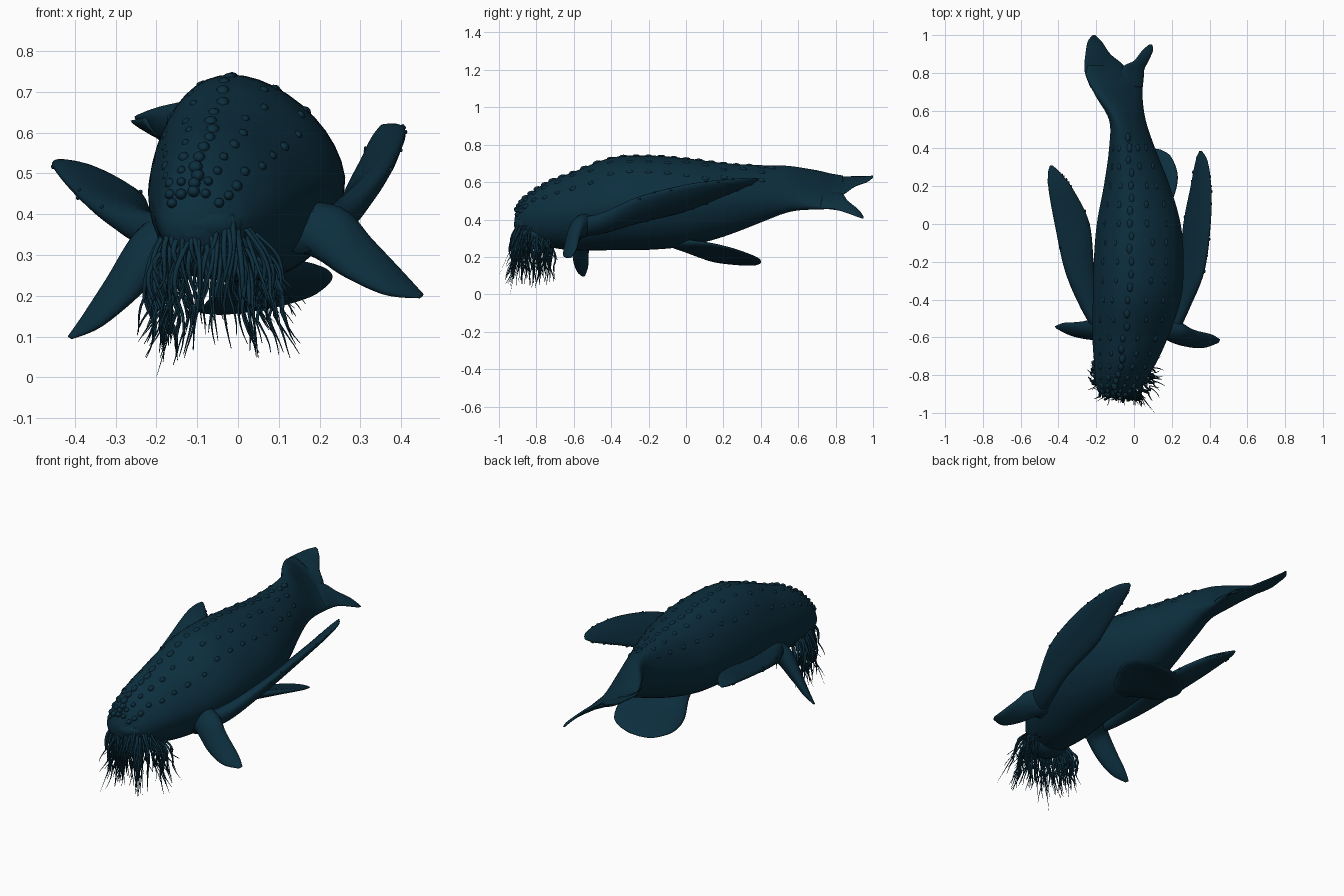
import bpy, bmesh, math, random
from mathutils import Vector

random.seed(4)
skin = bpy.data.materials.new("deep sea blue")
skin.diffuse_color = (0.0038, 0.028, 0.049, 1)


def finish(bm, name):
    bmesh.ops.recalc_face_normals(bm, faces=bm.faces)
    for f in bm.faces:
        f.smooth = True
    me = bpy.data.meshes.new(name)
    bm.to_mesh(me)
    bm.free()
    me.materials.append(skin)
    ob = bpy.data.objects.new(name, me)
    bpy.context.collection.objects.link(ob)
    return ob


def smooth_path(rows, steps):
    """Catmull-Rom interpolation of equal-length tuples."""
    out = []
    for i in range(len(rows) - 1):
        p0, p1 = rows[max(i - 1, 0)], rows[i]
        p2, p3 = rows[i + 1], rows[min(i + 2, len(rows) - 1)]
        for s in range(steps):
            t = s / steps
            out.append([0.5 * (2 * b + (c - a) * t + (2 * a - 5 * b + 4 * c - d) * t * t
                               + (3 * b - a - 3 * c + d) * t ** 3)
                        for a, b, c, d in zip(p0, p1, p2, p3)])
    out.append(list(rows[-1]))
    return out


def loft(bm, rings):
    vs = [[bm.verts.new(p) for p in r] for r in rings]
    n = len(rings[0])
    for a, b in zip(vs, vs[1:]):
        for i in range(n):
            j = (i + 1) % n
            bm.faces.new((a[i], a[j], b[j], b[i]))
    bm.faces.new(vs[0])
    bm.faces.new(vs[-1][::-1])


def bump(bm, p, r):
    res = bmesh.ops.create_icosphere(bm, subdivisions=2, radius=r)
    for v in res["verts"]:
        v.co.y *= 1.7
        v.co += p


# Body: y, centre x, half width, centre z, half height, roll shear
stations = [
    (-0.918, -0.11, 0.03, 0.375, 0.03, 0),
    (-0.895, -0.10, 0.085, 0.385, 0.08, 0),
    (-0.85, -0.08, 0.12, 0.40, 0.125, 0),
    (-0.75, -0.05, 0.16, 0.425, 0.17, 0),
    (-0.6, -0.02, 0.20, 0.445, 0.21, 0),
    (-0.4, 0.015, 0.233, 0.483, 0.247, 0),
    (-0.2, 0.025, 0.238, 0.49, 0.252, 0),
    (0.0, 0.025, 0.222, 0.492, 0.235, 0),
    (0.2, 0.015, 0.175, 0.505, 0.197, -0.01),
    (0.4, -0.01, 0.122, 0.537, 0.15, -0.03),
    (0.55, -0.035, 0.097, 0.563, 0.108, -0.06),
    (0.68, -0.08, 0.125, 0.56, 0.065, -0.085),
    (0.78, -0.10, 0.152, 0.55, 0.03, -0.09),
    (0.84, -0.095, 0.15, 0.545, 0.008, -0.09),
]
spine = smooth_path(stations, 6)


def skin_point(st, a, inset=0.0):
    y, x0, hw, zc, hz, sh = st
    hw, hz = hw - inset, hz - inset
    c, s = math.cos(a), math.sin(a)
    up = max(0, s)
    return Vector((x0 + hw * c * (1 - 0.14 * up) - 0.16 * hz * up * up,
                   y, zc + hz * s + sh * c))


bm = bmesh.new()
loft(bm, [[skin_point(st, math.tau * i / 40) for i in range(40)] for st in spine])
finish(bm, "body")

# Rows of low skin bumps along the back and flanks
bm = bmesh.new()
for k, off in enumerate((0, -26, 26, -52, 52)):
    for i in range(6, len(spine) - 22, 2 if k == 0 else 3):
        a = math.radians(90 + off + random.uniform(-4, 4))
        r = random.uniform(0.011, 0.015) + (0.004 if k == 0 else 0)
        bump(bm, skin_point(spine[i], a, r * 0.6), r)
finish(bm, "skin_bumps")


def fin(name, rows, bumps=0):
    """Loft lens sections between two edges: (edge A xyz, edge B xyz, half thickness)."""
    path = smooth_path(rows, 6)
    mids = [(Vector(r[:3]) + Vector(r[3:6])) / 2 for r in path]
    rings = []
    for i, r in enumerate(path):
        u = (Vector(r[3:6]) - Vector(r[:3])) / 2
        tan = mids[min(i + 1, len(mids) - 1)] - mids[max(i - 1, 0)]
        n = u.cross(tan).normalized() * max(r[6], 0.002)
        rings.append([mids[i] + u * math.cos(math.tau * k / 18) + n * math.sin(math.tau * k / 18)
                      for k in range(18)])
    b = bmesh.new()
    loft(b, rings)
    for _ in range(bumps):
        ring = random.choice(rings[10:-4])
        bump(b, ring[random.choice((0, 1, 8, 9, 10, 17))], random.uniform(0.004, 0.006))
    finish(b, name)


# Large swept side fins, outer edge raised
fin("right_side_fin", [
    (0.13, -0.60, 0.31, 0.20, -0.60, 0.40, 0.045),
    (0.19, -0.45, 0.33, 0.285, -0.45, 0.43, 0.04),
    (0.24, -0.25, 0.385, 0.37, -0.25, 0.52, 0.03),
    (0.262, 0.0, 0.445, 0.405, 0.0, 0.585, 0.024),
    (0.30, 0.2, 0.525, 0.408, 0.2, 0.612, 0.018),
    (0.325, 0.33, 0.58, 0.39, 0.33, 0.62, 0.012),
    (0.345, 0.385, 0.61, 0.36, 0.385, 0.62, 0.004)], 16)
fin("left_side_fin", [
    (-0.12, -0.60, 0.33, -0.19, -0.60, 0.36, 0.05),
    (-0.18, -0.45, 0.36, -0.28, -0.45, 0.375, 0.042),
    (-0.21, -0.25, 0.395, -0.365, -0.25, 0.425, 0.032),
    (-0.235, 0.0, 0.445, -0.42, 0.0, 0.475, 0.025),
    (-0.32, 0.18, 0.495, -0.452, 0.18, 0.515, 0.02),
    (-0.39, 0.27, 0.518, -0.455, 0.27, 0.527, 0.012),
    (-0.43, 0.31, 0.528, -0.445, 0.31, 0.531, 0.004)], 16)

# Front flippers
fin("right_front_flipper", [
    (0.14, -0.49, 0.43, 0.08, -0.53, 0.33, 0.06),
    (0.26, -0.545, 0.41, 0.18, -0.60, 0.30, 0.05),
    (0.33, -0.57, 0.335, 0.26, -0.64, 0.25, 0.032),
    (0.41, -0.585, 0.25, 0.36, -0.655, 0.205, 0.018),
    (0.455, -0.61, 0.203, 0.445, -0.63, 0.195, 0.004)])
fin("left_front_flipper", [
    (-0.17, -0.48, 0.41, -0.09, -0.51, 0.32, 0.06),
    (-0.245, -0.52, 0.355, -0.175, -0.59, 0.275, 0.05),
    (-0.315, -0.525, 0.245, -0.26, -0.60, 0.19, 0.032),
    (-0.375, -0.525, 0.155, -0.34, -0.585, 0.125, 0.018),
    (-0.417, -0.54, 0.10, -0.407, -0.555, 0.095, 0.004)])

# Broad oval belly fin
fin("belly_fin", [
    (0.0, -0.10, 0.28, 0.09, -0.10, 0.30, 0.03),
    (-0.02, 0.0, 0.235, 0.13, 0.0, 0.285, 0.028),
    (-0.08, 0.13, 0.18, 0.205, 0.13, 0.272, 0.02),
    (-0.095, 0.25, 0.16, 0.232, 0.25, 0.245, 0.014),
    (-0.05, 0.35, 0.155, 0.20, 0.35, 0.21, 0.01),
    (0.0, 0.385, 0.16, 0.15, 0.39, 0.19, 0.007),
    (0.06, 0.402, 0.17, 0.09, 0.402, 0.177, 0.003)])

# Tail lobes
fin("left_tail_lobe", [
    (-0.23, 0.72, 0.635, -0.05, 0.74, 0.53, 0.025),
    (-0.262, 0.81, 0.63, -0.05, 0.83, 0.53, 0.014),
    (-0.257, 0.90, 0.63, -0.125, 0.90, 0.575, 0.010),
    (-0.245, 0.965, 0.63, -0.17, 0.965, 0.60, 0.008),
    (-0.22, 1.0, 0.635, -0.205, 1.0, 0.625, 0.003)])
fin("right_tail_lobe", [
    (-0.10, 0.74, 0.55, 0.045, 0.72, 0.465, 0.025),
    (-0.06, 0.83, 0.54, 0.053, 0.81, 0.45, 0.014),
    (0.0, 0.865, 0.50, 0.075, 0.86, 0.435, 0.009),
    (0.045, 0.92, 0.455, 0.10, 0.915, 0.415, 0.006),
    (0.08, 0.95, 0.415, 0.098, 0.947, 0.405, 0.003)])

# Rounded lower jaw and upper lip
bm = bmesh.new()
for centre, size in (((-0.06, -0.80, 0.315), (0.115, 0.10, 0.075)),
                     ((-0.09, -0.865, 0.375), (0.105, 0.055, 0.05))):
    res = bmesh.ops.create_uvsphere(bm, u_segments=24, v_segments=14, radius=1)
    for v in res["verts"]:
        v.co = Vector(a * s + c for a, s, c in zip(v.co, size, centre))
finish(bm, "muzzle")

# Beard of tapering, wavy tentacles hanging around the mouth
bm = bmesh.new()
for i in range(130):
    phi = math.radians(random.uniform(-130, 130))
    out = Vector((math.sin(phi), -math.cos(phi), 0))
    front = 0.5 + 0.5 * math.cos(phi)
    r = random.uniform(0.6, 1)
    root = Vector((-0.065 + out.x * 0.12 * r, -0.80 + out.y * 0.10 * r,
                   0.275 + 0.12 * front * r + random.uniform(-0.02, 0.02)))
    length = random.uniform(0.15, 0.33) * (0.72 + 0.3 * front)
    spread = random.uniform(0.0, 0.085) + (0.045 if out.x > 0.4 else 0)
    wave, ph = random.uniform(0.006, 0.014), random.uniform(0, 6.28)
    rad = random.uniform(0.005, 0.0075)
    side = Vector((out.y, -out.x, 0))
    rings = []
    for k in range(13):
        t = k / 12
        p = root + out * (0.03 * math.sin(math.pi * min(t * 1.5, 1)) + spread * t ** 1.3)
        p += side * wave * math.sin(ph + 6 * t) + out * wave * t * math.sin(ph + 8 * t)
        p.y = max(p.y, -0.985)
        p.z = max(p.z - length * t, 0.003)
        w = rad * (1 - t ** 1.5) + 0.0008
        rings.append([p + (out * math.cos(a) + side * math.sin(a)) * w
                      for a in (math.tau * j / 6 for j in range(6))])
    loft(bm, rings)
hexagon = [math.tau * j / 6 for j in range(6)]
steps = [k / 8 for k in range(9)]
# Longest strand touching the ground plane
loft(bm, [[Vector((-0.10 - 0.10 * t + 0.006 * math.cos(a) * (1.05 - t),
                   -0.88 - 0.06 * t + 0.006 * math.sin(a) * (1.05 - t), 0.34 * (1 - t)))
           for a in hexagon] for t in steps])
# Foremost strand
loft(bm, [[Vector((0.02 + 0.09 * t + 0.006 * math.cos(a) * (1.05 - t),
                   -0.87 - 0.13 * t ** 0.8, 0.35 - 0.25 * t + 0.006 * math.sin(a) * (1.05 - t)))
           for a in hexagon] for t in steps])
finish(bm, "tentacle_beard")
